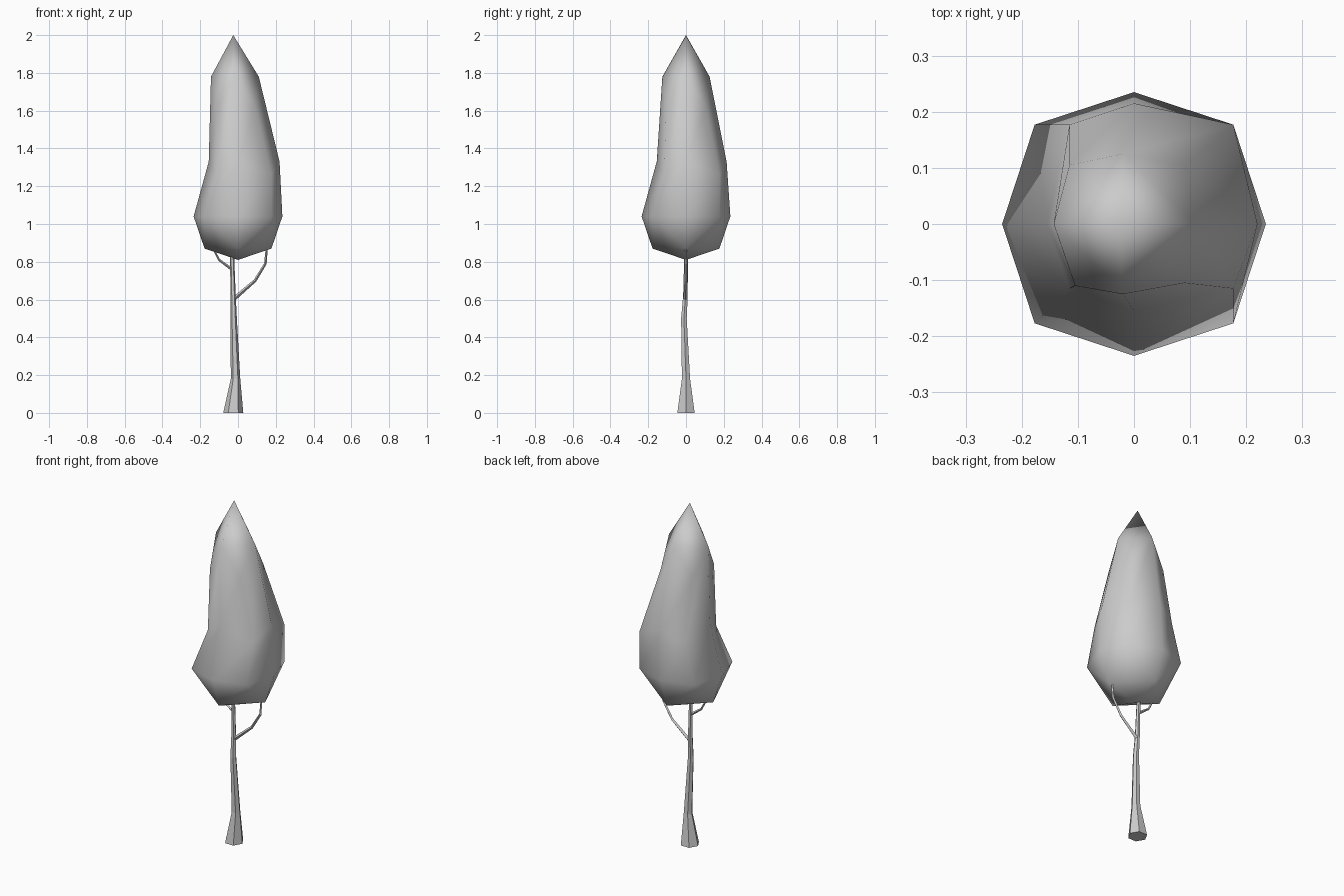
import bpy, math
from mathutils import Vector

if "Cube" in bpy.data.objects:
    bpy.data.objects.remove(bpy.data.objects["Cube"])


def make_object(name, verts, faces, smooth):
    mesh = bpy.data.meshes.new(name)
    mesh.from_pydata(verts, [], faces)
    mesh.polygons.foreach_set("use_smooth", [smooth] * len(faces))
    obj = bpy.data.objects.new(name, mesh)
    bpy.context.collection.objects.link(obj)
    return obj


def bridge(a, b, n):
    """Quads between two n-sided rings starting at vertex a and b."""
    return [(a + i, a + (i + 1) % n, b + (i + 1) % n, b + i) for i in range(n)]


def tube(name, path, sides, upright=False):
    """Tapered tube; path holds (x, y, z, radius)."""
    pts = [Vector(p[:3]) for p in path]
    verts, faces = [], []
    for k, p in enumerate(pts):
        t = (pts[min(k + 1, len(pts) - 1)] - pts[max(k - 1, 0)]).normalized()
        if upright:
            t = Vector((0, 0, 1))
        u = Vector((0, 1, 0)).cross(t).normalized()
        v = t.cross(u)
        for i in range(sides):
            a = math.tau * i / sides
            verts.append(p + path[k][3] * (u * math.cos(a) + v * math.sin(a)))
    for k in range(len(pts) - 1):
        faces += bridge(k * sides, (k + 1) * sides, sides)
    last = (len(pts) - 1) * sides
    faces.append(tuple(reversed(range(sides))))
    faces.append(tuple(range(last, last + sides)))
    return make_object(name, verts, faces, False)


# foliage: 8-sided rings, alternating axial and diagonal points (+x first)
def ring(axial_z, diag_z, pts):
    return [(x, y, diag_z if i % 2 else axial_z) for i, (x, y) in enumerate(pts)]


D = 0.177
widest = ring(1.04, 1.04, [(.235, 0), (D, D), (0, .235), (-D, D),
                           (-.235, 0), (-D, -D), (0, -.235), (D, -D)])
middle = ring(1.33, 1.26, [(.22, 0), (D, D), (0, .215), (-.115, D),
                           (-.155, 0), (-.115, -.115), (0, -.155), (D, -.115)])
upper = ring(1.78, 1.62, [(.11, 0), (.09, .105), (-.02, .125), (-.115, .105),
                          (-.143, 0), (-.105, -.11), (-.02, -.125), (.09, -.105)])
bottom = [(D, 0, .87), (0, D, .87), (-D, 0, .87), (0, -D, .87)]
verts = widest + middle + upper + bottom + [(0, 0, .81), (-.025, 0, 2.0)]
faces = bridge(0, 8, 8) + bridge(8, 16, 8)
low, top = 28, 29
for i in range(4):
    j = (i + 1) % 4
    a, b = 24 + i, 24 + j
    ax, dg, nx = 2 * i, 2 * i + 1, 2 * j
    faces += [(low, b, a), (a, b, dg), (a, dg, ax), (b, nx, dg)]
    faces += [(16 + ax, 16 + dg, 16 + nx), (16 + ax, 16 + nx, top)]
make_object("foliage", verts, faces, True)

# trunk
tube("trunk", [(-.025, 0, 0, .053), (-.013, 0, .18, .025), (-.023, -.011, .5, .017),
               (-.026, -.003, .62, .014), (-.031, 0, .82, .011), (-.031, 0, .95, .008)],
     6, upright=True)

# branches
tube("right_branch", [(-.02, -.003, .605, .011), (.09, 0, .70, .008),
                      (.145, 0, .79, .007), (.155, 0, .91, .005)], 4)
tube("left_branch", [(-.032, 0, .76, .008), (-.10, 0, .81, .006),
                     (-.14, 0, .885, .004)], 4)
